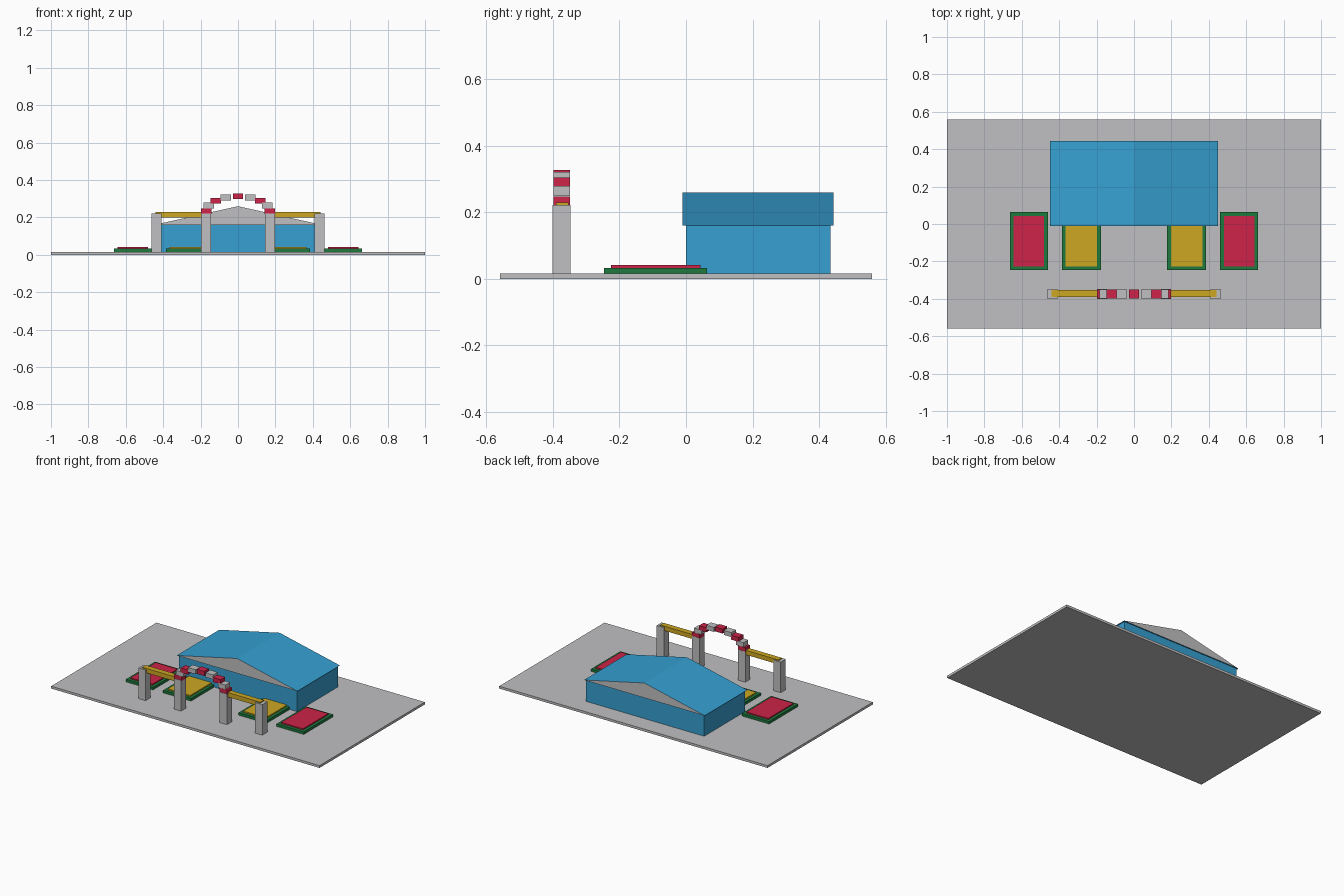
import bpy, bmesh, math

if "Cube" in bpy.data.objects:
    bpy.data.objects.remove(bpy.data.objects["Cube"], do_unlink=True)


def material(name, rgb):
    m = bpy.data.materials.new(name)
    m.use_nodes = True
    m.diffuse_color = (*rgb, 1)
    m.node_tree.nodes["Principled BSDF"].inputs["Base Color"].default_value = (*rgb, 1)
    return m


GREY = material("stone grey", (0.53, 0.53, 0.54))
BLUE = material("blue", (0.037, 0.35, 0.64))
YELLOW = material("yellow", (0.61, 0.39, 0.017))
RED = material("crimson", (0.61, 0.017, 0.065))
GREEN = material("hedge green", (0.013, 0.19, 0.048))


def add_object(name, bm, *mats):
    bmesh.ops.recalc_face_normals(bm, faces=bm.faces)
    me = bpy.data.meshes.new(name)
    bm.to_mesh(me)
    bm.free()
    for m in mats:
        me.materials.append(m)
    ob = bpy.data.objects.new(name, me)
    bpy.context.collection.objects.link(ob)
    return ob


def box(name, xs, ys, zs, mat):
    bm = bmesh.new()
    bmesh.ops.create_cube(bm, size=1)
    for v in bm.verts:
        v.co = [(a + b) / 2 + c * (b - a) for c, (a, b) in zip(v.co, (xs, ys, zs))]
    return add_object(name, bm, mat)


GROUND = 0.016

# Ground slab and hall walls
box("ground_slab", (-1, 1), (-0.56, 0.56), (0, GROUND), GREY)
box("hall_walls", (-0.44, 0.44), (0, 0.435), (GROUND, 0.16), BLUE)

# Gabled roof: blue slopes, grey gable ends
bm = bmesh.new()
front = bm.faces.new([bm.verts.new((x, -0.01, z))
                      for x, z in ((-0.45, 0.16), (0.45, 0.16), (0, 0.26))])
extruded = bmesh.ops.extrude_face_region(bm, geom=[front], use_keep_orig=True)
bmesh.ops.translate(bm, vec=(0, 0.453, 0),
                    verts=[g for g in extruded["geom"] if isinstance(g, bmesh.types.BMVert)])
bm.normal_update()
for f in bm.faces:
    f.material_index = 1 if abs(f.normal.y) > 0.9 else 0
add_object("hall_roof", bm, BLUE, GREY)

# Mirrored flower beds, gate posts and beams
for side, s in (("left", 1), ("right", -1)):
    def span(a, b):
        return tuple(sorted((s * a, s * b)))

    for kind, a, b, mat in (("outer", 0.46, 0.663, RED), ("inner", 0.177, 0.385, YELLOW)):
        box(f"{side}_{kind}_bed_hedge", span(a, b), (-0.247, 0.063), (GROUND, 0.033), GREEN)
        box(f"{side}_{kind}_bed_flowers", span(a + 0.02, b - 0.02),
            (-0.226, 0.043), (0.02, 0.041), mat)
    for kind, a, b in (("outer", 0.408, 0.462), ("inner", 0.144, 0.198)):
        box(f"{side}_{kind}_gate_post", span(a, b), (-0.401, -0.348), (GROUND, 0.222), GREY)
    box(f"{side}_gate_beam", span(0.18, 0.44), (-0.391, -0.354), (0.199, 0.229), YELLOW)

# Striped arch of stepped blocks
STEPS = 8
for i in range(STEPS + 1):
    t = math.pi * i / STEPS
    x, z = 0.17 * math.cos(t), 0.233 + 0.08 * math.sin(t)
    box(f"arch_block_{i + 1}", (x - 0.028, x + 0.028), (-0.398, -0.349),
        (z - 0.015, z + 0.015), GREY if i % 2 else RED)
